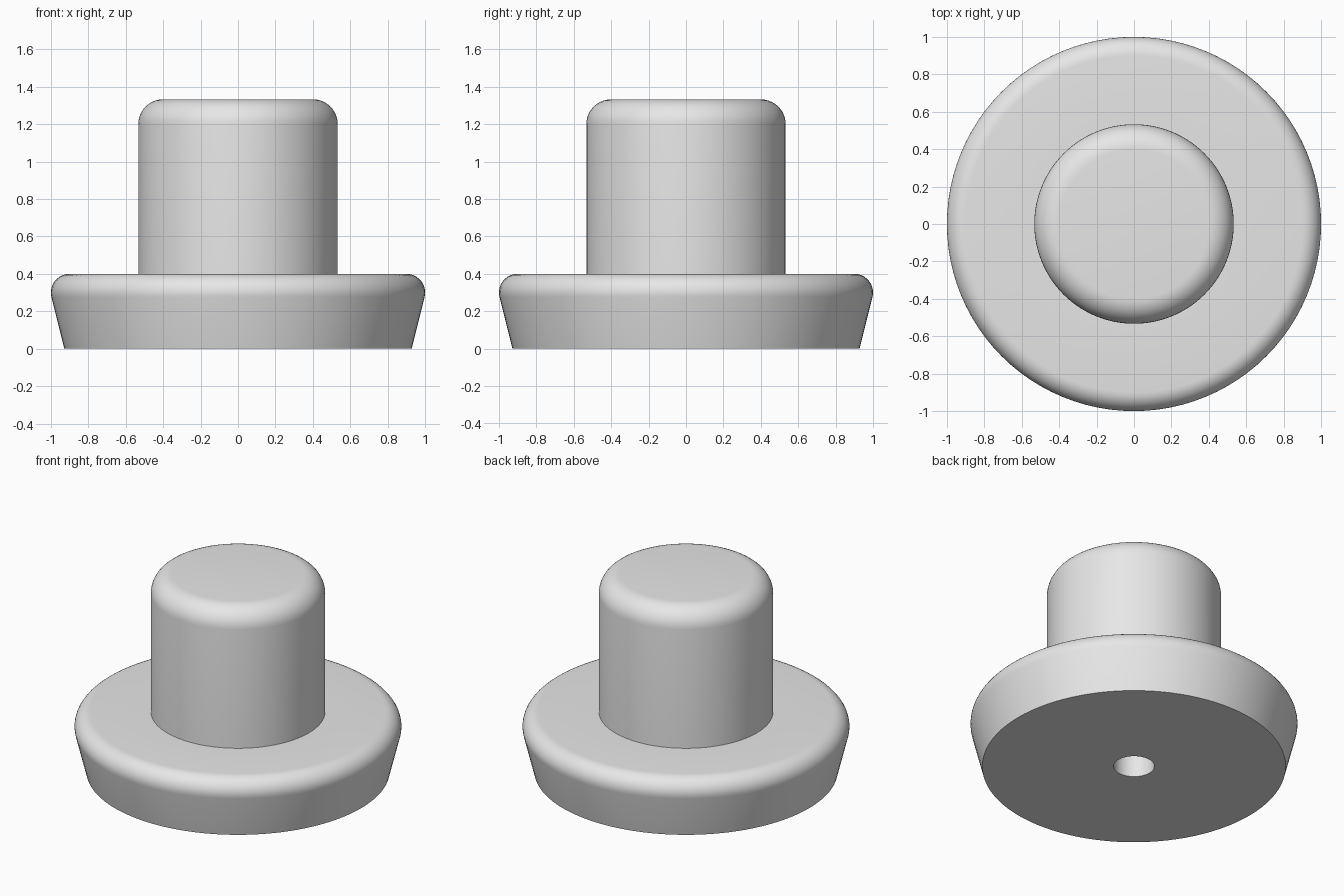
import bpy
import bmesh
from math import radians, sin, cos, pi
from mathutils import Vector

SEGMENTS = 96

cube = bpy.data.objects.get("Cube")
if cube:
    bpy.data.objects.remove(cube, do_unlink=True)

# Single plain grey material
grey = bpy.data.materials.new("plain_grey")
grey.use_nodes = True
colour = (0.8, 0.8, 0.8, 1.0)
grey.diffuse_color = colour
grey.node_tree.nodes["Principled BSDF"].inputs["Base Color"].default_value = colour


def arc(cx, cz, radius, start, end, steps=10):
    """Points (radius, height) along a rounded corner of the profile."""
    angles = [radians(start + (end - start) * i / steps) for i in range(steps + 1)]
    return [(cx + radius * cos(a), cz + radius * sin(a)) for a in angles]


def lathe(name, profile):
    """Revolve a closed-on-axis profile about z."""
    bm = bmesh.new()
    verts = [bm.verts.new((r, 0, z)) for r, z in profile]
    edges = [bm.edges.new(pair) for pair in zip(verts, verts[1:])]
    bmesh.ops.spin(bm, geom=verts + edges, cent=Vector(), axis=Vector((0, 0, 1)),
                   angle=2 * pi, steps=SEGMENTS, use_merge=True)
    bmesh.ops.remove_doubles(bm, verts=bm.verts, dist=0.0001)
    bmesh.ops.recalc_face_normals(bm, faces=bm.faces)
    mesh = bpy.data.meshes.new(name)
    bm.to_mesh(mesh)
    bm.free()
    mesh.materials.append(grey)
    obj = bpy.data.objects.new(name, mesh)
    bpy.context.collection.objects.link(obj)
    bpy.ops.object.select_all(action='DESELECT')
    obj.select_set(True)
    bpy.context.view_layer.objects.active = obj
    bpy.ops.object.shade_smooth_by_angle(angle=radians(30))
    return obj


# Blind screw hole, tapered flange with rounded rim, then rounded stem
hole = [(0, 0.67), (0.125, 0.67), (0.125, 0)]
flange = [(0.928, 0)] + arc(0.9, 0.3, 0.1, -14, 90)
stem = [(0.533, 0.4)] + arc(0.4, 1.2, 0.133, 0, 90) + [(0, 1.333)]
lathe("knob_body", hole + flange + stem)
